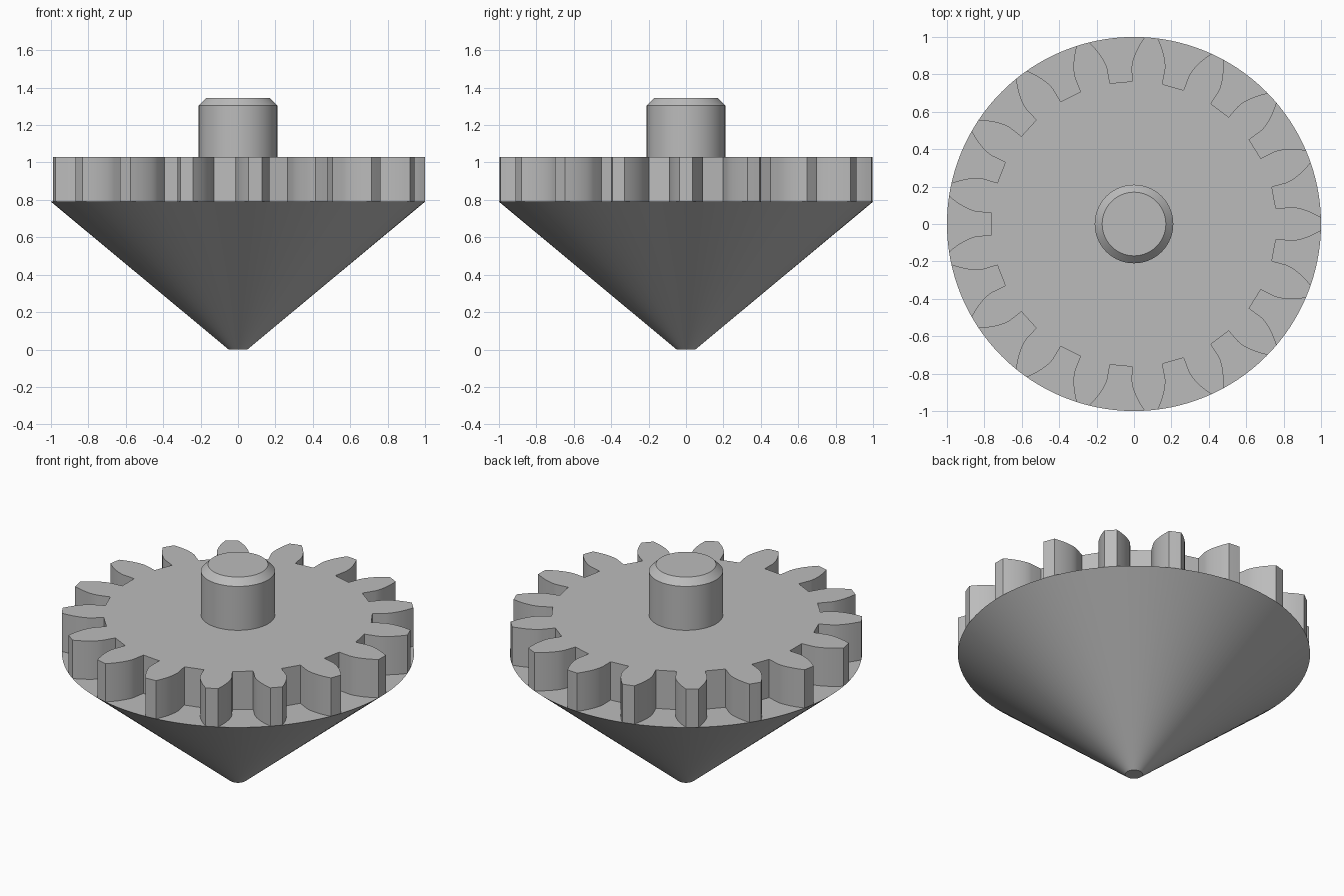
import bpy
import bmesh
from math import sin, cos, tan, acos, pi, radians

if "Cube" in bpy.data.objects:
    bpy.data.objects.remove(bpy.data.objects["Cube"], do_unlink=True)

grey = bpy.data.materials.new("plain grey")
grey.use_nodes = True
colour = (0.5, 0.5, 0.5, 1)
grey.diffuse_color = colour
grey.node_tree.nodes["Principled BSDF"].inputs["Base Color"].default_value = colour


def finish(bm, name):
    bmesh.ops.recalc_face_normals(bm, faces=bm.faces)
    mesh = bpy.data.meshes.new(name)
    bm.to_mesh(mesh)
    bm.free()
    mesh.materials.append(grey)
    obj = bpy.data.objects.new(name, mesh)
    bpy.context.collection.objects.link(obj)
    bpy.ops.object.select_all(action='DESELECT')
    obj.select_set(True)
    bpy.context.view_layer.objects.active = obj
    bpy.ops.object.shade_smooth_by_angle(angle=radians(20))
    return obj


def lathe(name, profile, sides=128):
    """Closed solid turned from (radius, height) pairs."""
    bm = bmesh.new()
    rings = [[bm.verts.new((r * cos(2 * pi * i / sides), r * sin(2 * pi * i / sides), z))
              for i in range(sides)] for r, z in profile]
    for low, high in zip(rings, rings[1:]):
        for i in range(sides):
            j = (i + 1) % sides
            bm.faces.new((low[i], low[j], high[j], high[i]))
    bm.faces.new(rings[0])
    bm.faces.new(rings[-1])
    return finish(bm, name)


# Pointed base and finger grip
BASE_TOP, GEAR_TOP = 0.79, 1.03
lathe("cone_base", [(0.05, 0), (1, BASE_TOP)])
lathe("grip_shaft", [(0.21, GEAR_TOP), (0.21, 1.305), (0.17, 1.345)])

# Gear with involute teeth
TEETH = 17
module = 2 / (TEETH + 2)
pitch_r = module * TEETH / 2
root_r = pitch_r - 1.25 * module
base_r = pitch_r * cos(radians(20))


def involute(r):
    a = acos(min(1, base_r / r))
    return tan(a) - a


def half_angle(r):
    return pi / (2 * TEETH) + involute(pitch_r) - involute(max(r, base_r))


STEPS = 8
radii = [root_r] + [base_r + (1 - base_r) * i / STEPS for i in range(STEPS + 1)]
flank = [(r, half_angle(r)) for r in radii]
tooth = [(r, -a) for r, a in flank] + [(1, 0)] + [(r, a) for r, a in reversed(flank)]

bm = bmesh.new()
outline = []
for t in range(TEETH):
    for r, a in tooth:
        angle = a + 2 * pi * t / TEETH
        outline.append(bm.verts.new((r * cos(angle), r * sin(angle), BASE_TOP)))
face = bm.faces.new(outline)
walls = bmesh.ops.extrude_face_region(bm, geom=[face], use_keep_orig=True)
for v in walls["geom"]:
    if isinstance(v, bmesh.types.BMVert):
        v.co.z = GEAR_TOP
finish(bm, "gear_wheel")
